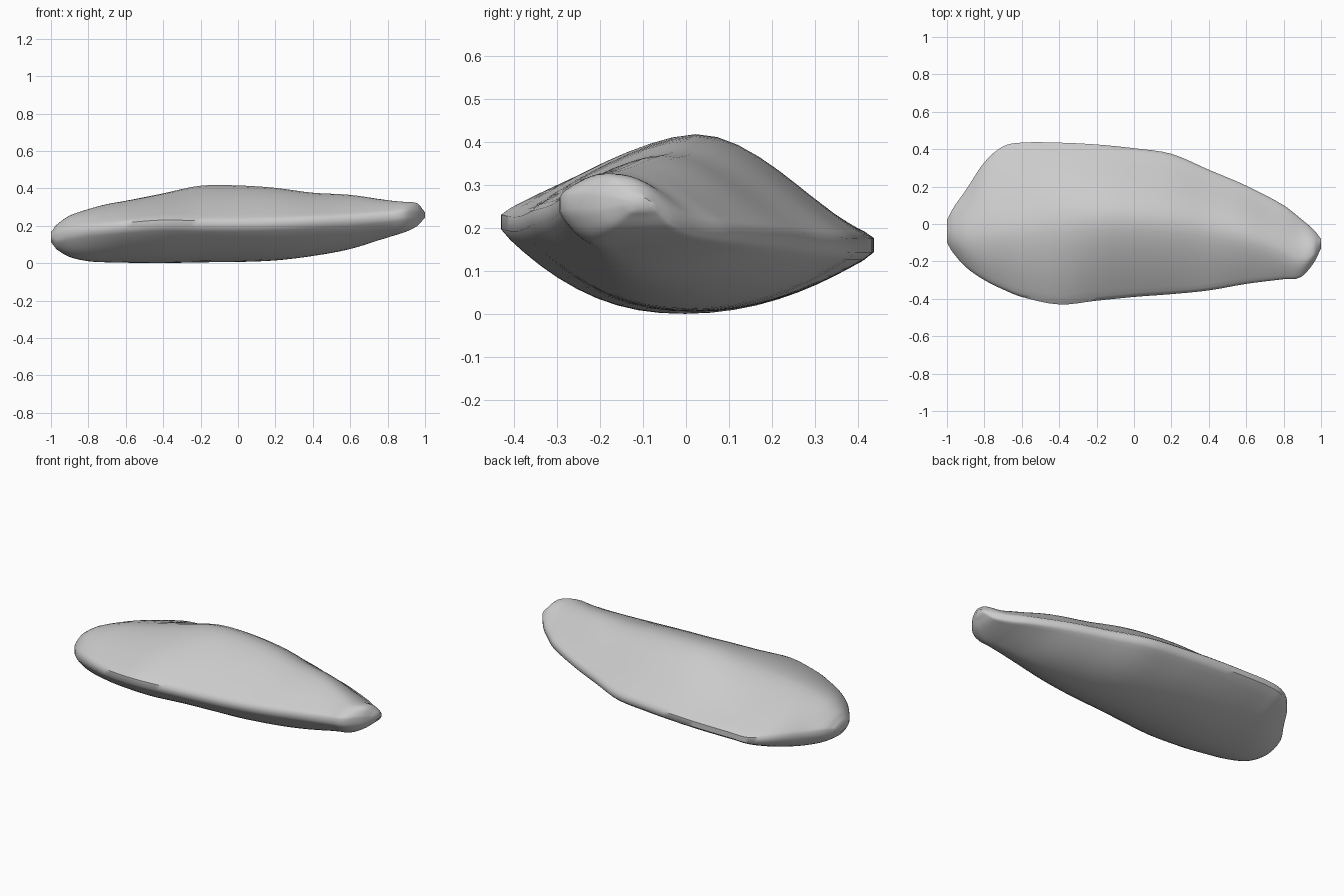
import bpy, bmesh, math
from mathutils import Vector

if "Cube" in bpy.data.objects:
    bpy.data.objects.remove(bpy.data.objects["Cube"])

# Stations along the stone:
# x, front y, back y, top z, bottom z, front rim z, back rim z, ridge y
STATIONS = [
    (-1.00, -0.10, 0.02, 0.165, 0.115, 0.14, 0.14, -0.04),
    (-0.97, -0.15, 0.08, 0.205, 0.075, 0.14, 0.14, -0.05),
    (-0.90, -0.23, 0.18, 0.255, 0.033, 0.16, 0.14, -0.05),
    (-0.80, -0.30, 0.33, 0.290, 0.010, 0.18, 0.15, -0.04),
    (-0.70, -0.35, 0.415, 0.318, 0.004, 0.19, 0.15, -0.03),
    (-0.60, -0.39, 0.435, 0.335, 0.002, 0.20, 0.16, -0.02),
    (-0.40, -0.43, 0.435, 0.375, 0.000, 0.215, 0.16, 0.00),
    (-0.20, -0.41, 0.425, 0.417, 0.004, 0.21, 0.16, 0.02),
    (0.00, -0.39, 0.405, 0.418, 0.006, 0.21, 0.16, 0.02),
    (0.20, -0.375, 0.375, 0.405, 0.014, 0.215, 0.16, 0.00),
    (0.40, -0.355, 0.29, 0.378, 0.038, 0.225, 0.17, -0.03),
    (0.60, -0.32, 0.205, 0.367, 0.075, 0.235, 0.18, -0.07),
    (0.80, -0.295, 0.10, 0.337, 0.138, 0.25, 0.19, -0.14),
    (0.89, -0.285, 0.03, 0.328, 0.165, 0.26, 0.20, -0.18),
    (0.96, -0.21, -0.03, 0.320, 0.200, 0.26, 0.22, -0.16),
    (1.00, -0.13, -0.08, 0.270, 0.245, 0.26, 0.255, -0.11),
]
N = 10          # steps from rim to ridge


def resample(rows, steps):
    """Smooth curve through the stations."""
    out = []
    for i in range(len(rows) - 1):
        p = [rows[max(0, min(len(rows) - 1, i + k))] for k in (-1, 0, 1, 2)]
        h = p[2][0] - p[1][0]
        for s in range(steps):
            t = s / steps
            row = [p[1][0] + h * t]
            for k in range(1, 8):
                m1 = (p[2][k] - p[0][k]) / (p[2][0] - p[0][0]) * h
                m2 = (p[3][k] - p[1][k]) / (p[3][0] - p[1][0]) * h
                row.append((2*t**3 - 3*t*t + 1) * p[1][k] + (t**3 - 2*t*t + t) * m1
                           + (3*t*t - 2*t**3) * p[2][k] + (t**3 - t*t) * m2)
            out.append(row)
    out.append(list(rows[-1]))
    return out


def clamp(v):
    return max(0.0, min(1.0, v))


def section(row):
    """Lens-shaped ring: front rim over the ridge to the back rim and under."""
    x, yf, yb, zt, zb, ef, eb, yp = row
    rim = min(0.02, (zt - zb) * 0.15)
    end = clamp((abs(x) - 0.7) / 0.3)            # ends are rounder
    left = clamp((-x - 0.25) / 0.35)             # left half: full front, flat back

    def arc(ye, ze, zp, power, soft=0.0):
        # dome of the given power, blended with a soft-topped slope
        pts = []
        for i in range(N):
            t = (i / N) ** 1.3
            dome = 1 - (1 - t) ** power
            s = 0.6 * math.sin(t * math.pi / 2) + 0.4 * t * t * (3 - 2 * t)
            f = dome + (s - dome) * soft
            pts.append(Vector((x, ye + (yp - ye) * t, ze + (zp - ze) * f)))
        return pts

    front_top = 1.5 + 0.3 * left + 0.7 * end
    back_top = 1.6 - 0.35 * left + (end if x > 0 else 0.4 * end)
    ring = arc(yf, ef + rim, zt, front_top) + [Vector((x, yp, zt))]
    ring += arc(yb, eb + rim, zt, back_top, (1 - left) * (1 - end))[::-1]
    ring += arc(yb, eb - rim, zb, 2.0 + 0.5 * end) + [Vector((x, yp, zb))]
    ring += arc(yf, ef - rim, zb, 2.3 + 0.3 * end)[::-1]
    return ring


# Stone body: loft of the sections, capped at both ends
bm = bmesh.new()
rings = [[bm.verts.new(p) for p in section(r)] for r in resample(STATIONS, 4)]
for a, b in zip(rings, rings[1:]):
    for i in range(len(a)):
        j = (i + 1) % len(a)
        bm.faces.new((a[i], a[j], b[j], b[i]))
bm.faces.new(rings[0])
bm.faces.new(rings[-1])
bmesh.ops.recalc_face_normals(bm, faces=bm.faces)
# Soften the skin a little, as on a worn stone
for _ in range(2):
    bmesh.ops.smooth_vert(bm, verts=bm.verts, factor=0.3, use_axis_x=False,
                          use_axis_y=False, use_axis_z=True)
mesh = bpy.data.meshes.new("stone")
bm.to_mesh(mesh)
bm.free()
stone = bpy.data.objects.new("stone", mesh)
bpy.context.collection.objects.link(stone)
bpy.context.view_layer.objects.active = stone
stone.select_set(True)
bpy.ops.object.shade_smooth_by_angle(angle=math.radians(50))
